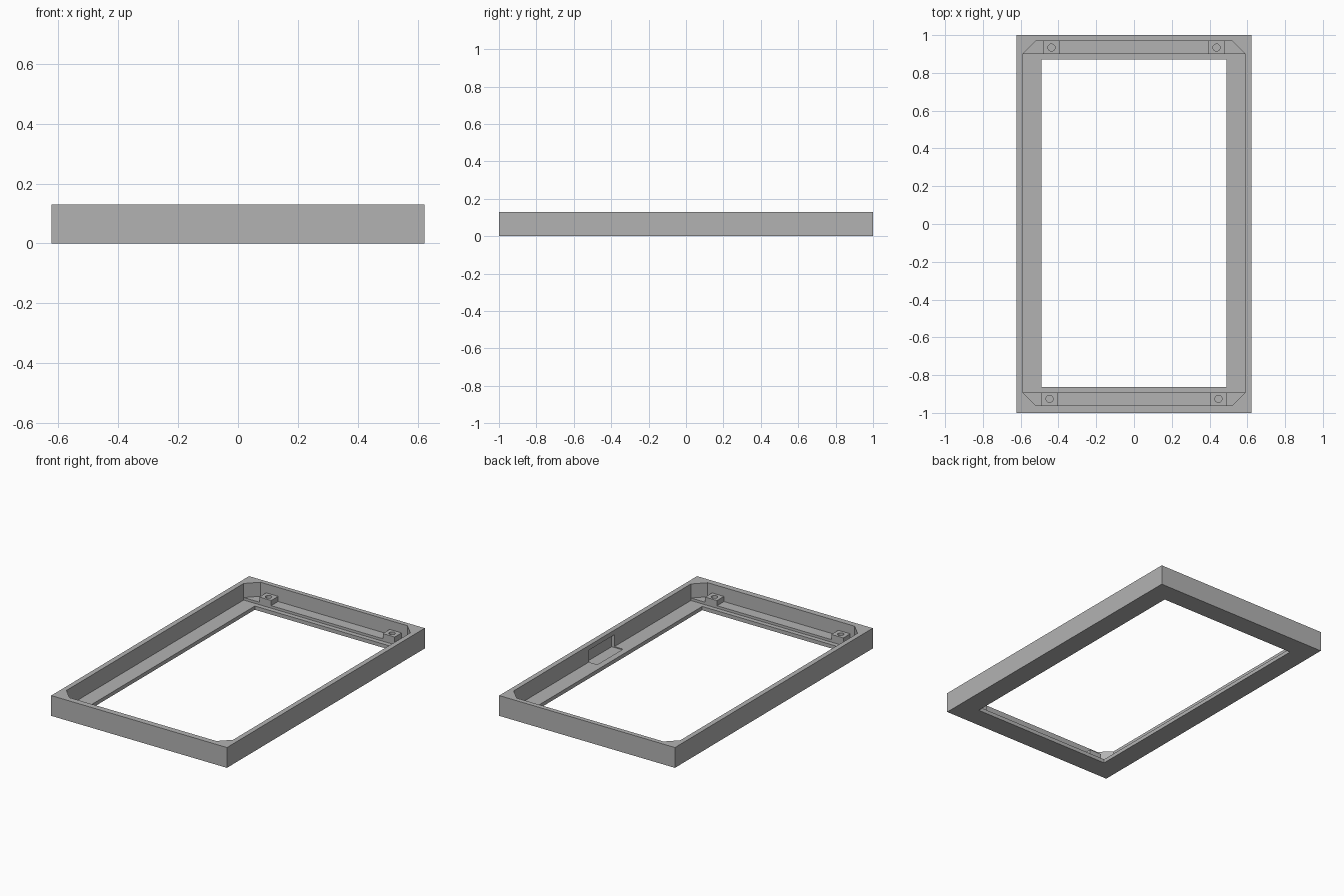
import bpy
import bmesh
from math import cos, sin, tau

cube = bpy.data.objects.get("Cube")
if cube:
    bpy.data.objects.remove(cube, do_unlink=True)

grey = bpy.data.materials.new("mid_grey")
grey.use_nodes = True
colour = (0.45, 0.45, 0.45, 1)
grey.diffuse_color = colour
grey.node_tree.nodes["Principled BSDF"].inputs["Base Color"].default_value = colour


def prism(name, outline, z0, z1):
    """Solid made by extruding a flat outline from z0 up to z1."""
    bm = bmesh.new()
    face = bm.faces.new([bm.verts.new((x, y, z0)) for x, y in outline])
    lifted = bmesh.ops.extrude_face_region(bm, geom=[face])["geom"]
    verts = [v for v in lifted if isinstance(v, bmesh.types.BMVert)]
    bmesh.ops.translate(bm, verts=verts, vec=(0, 0, z1 - z0))
    bmesh.ops.recalc_face_normals(bm, faces=bm.faces)
    mesh = bpy.data.meshes.new(name)
    bm.to_mesh(mesh)
    bm.free()
    mesh.materials.append(grey)
    obj = bpy.data.objects.new(name, mesh)
    bpy.context.collection.objects.link(obj)
    return obj


def rect(x0, x1, y0, y1):
    return [(x0, y0), (x1, y0), (x1, y1), (x0, y1)]


def clipped_rect(x, y0, y1, c):
    return [(-x + c, y0), (x - c, y0), (x, y0 + c), (x, y1 - c),
            (x - c, y1), (-x + c, y1), (-x, y1 - c), (-x, y0 + c)]


def circle(cx, cy, r, n=24):
    return [(cx + r * cos(tau * i / n), cy + r * sin(tau * i / n)) for i in range(n)]


def cut(obj, *cutters):
    """Subtract the cutters, bake the result and remove the helpers."""
    for cutter in cutters:
        cutter.hide_render = True
        mod = obj.modifiers.new("cut", "BOOLEAN")
        mod.operation = "DIFFERENCE"
        mod.solver = "EXACT"
        mod.object = cutter
    graph = bpy.context.evaluated_depsgraph_get()
    baked = bpy.data.meshes.new_from_object(obj.evaluated_get(graph))
    obj.modifiers.clear()
    obj.data = baked
    for cutter in cutters:
        bpy.data.objects.remove(cutter, do_unlink=True)


# Frame heights and inner limits
TOP, LEDGE, FLOOR = 0.13, 0.04, 0.024
INNER_X, FRONT, BACK, CLIP = 0.59, -0.962, 0.97, 0.07

# Bezel: tray with clipped inner corners, end ledges and a window
bezel = prism("bezel_frame", rect(-0.622, 0.622, -1, 1), 0, TOP)
cut(bezel,
    prism("cavity", clipped_rect(INNER_X, FRONT, BACK, CLIP), LEDGE, 0.3),
    prism("lower_floor", rect(-INNER_X, INNER_X, FRONT + CLIP, BACK - CLIP), FLOOR, 0.2),
    prism("window", rect(-0.49, 0.49, -0.863, 0.87), -0.1, 0.25),
    # Pocket under the rim of one long side
    prism("side_pocket", rect(0.53, 0.61, -0.12, 0.14), 0.018, 0.1))

# Screw bosses on the end ledges, each with a blind hole
for end, wall, inward, offset in (("front", FRONT, 1, 0.447), ("back", BACK, -1, 0.437)):
    y0, y1 = sorted((wall - inward * 0.01, wall + inward * CLIP))
    for side, s in (("right", -1), ("left", 1)):
        x = s * offset
        boss = prism(f"{end}_{side}_screw_boss", rect(x - 0.042, x + 0.042, y0, y1),
                     LEDGE - 0.01, 0.073)
        cut(boss, prism("hole", circle(x, wall + inward * 0.036, 0.019), LEDGE, 0.1))
